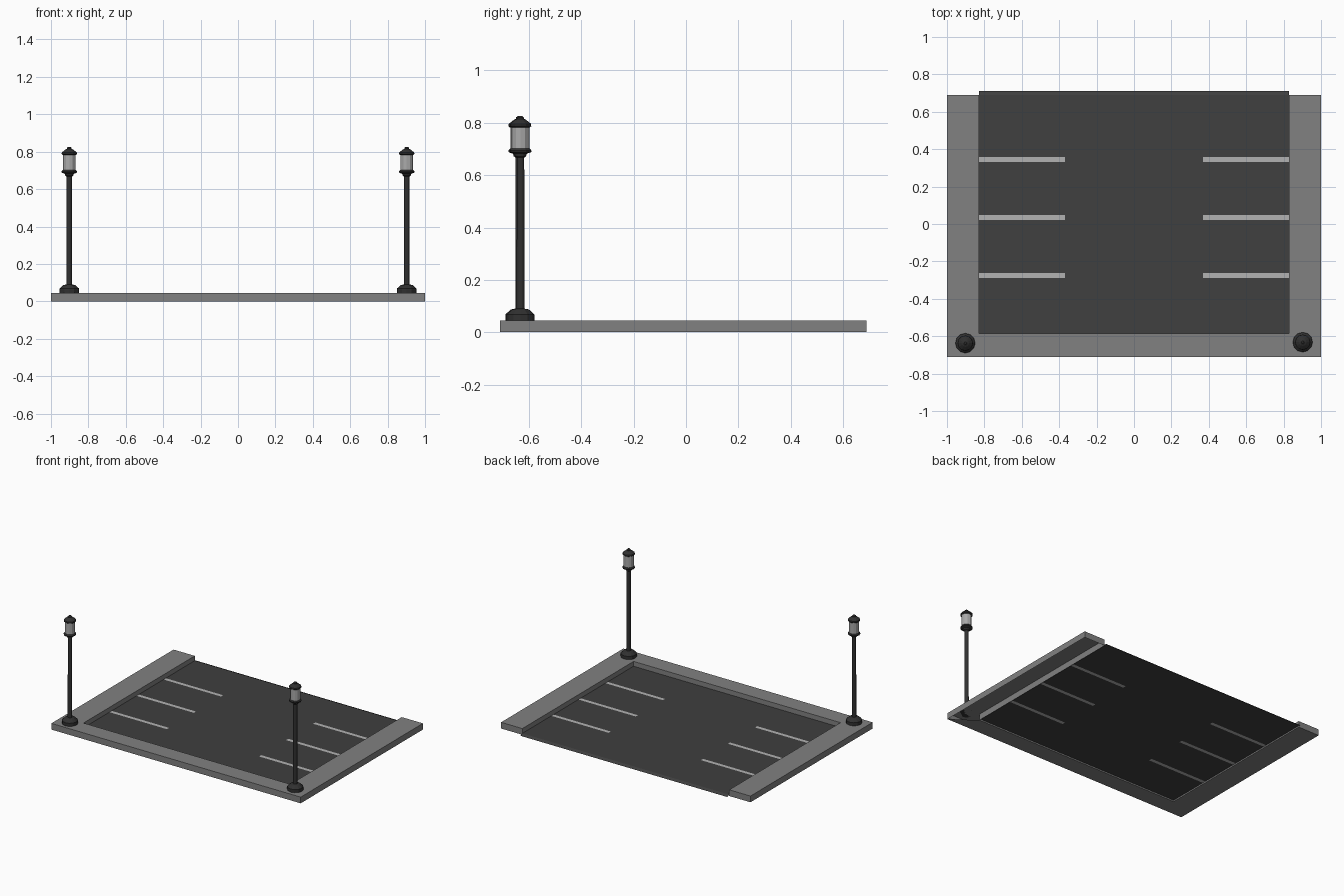
import bpy, bmesh, math

if "Cube" in bpy.data.objects:
    bpy.data.objects.remove(bpy.data.objects["Cube"])


def material(name, g):
    m = bpy.data.materials.new(name)
    m.diffuse_color = (g, g, g, 1)
    m.use_nodes = True
    m.node_tree.nodes["Principled BSDF"].inputs["Base Color"].default_value = m.diffuse_color
    return m


STONE = material("stone", 0.22)
TAR = material("tar", 0.05)
PAINT = material("paint", 0.45)
METAL = material("dark_metal", 0.03)
GLASS = material("frosted_glass", 0.4)


def finish(name, bm, mat, normals=True):
    if normals:
        bmesh.ops.recalc_face_normals(bm, faces=bm.faces)
    me = bpy.data.meshes.new(name)
    bm.to_mesh(me)
    bm.free()
    ob = bpy.data.objects.new(name, me)
    me.materials.append(mat)
    bpy.context.collection.objects.link(ob)
    return ob


# Raised U-shaped kerb with mitred corners
H = 0.045
outer = [(-1, 0.69), (-1, -0.71), (1, -0.71), (1, 0.69)]
inner = [(-0.83, 0.69), (-0.83, -0.585), (0.83, -0.585), (0.83, 0.69)]
bm = bmesh.new()
ob_, ot, ib, it = [[bm.verts.new((x, y, z)) for x, y in path]
                   for path, z in ((outer, 0), (outer, H), (inner, 0), (inner, H))]
for i in range(3):
    j = i + 1
    bm.faces.new((ot[i], ot[j], it[j], it[i]))
    bm.faces.new((ob_[i], ob_[j], ot[j], ot[i]))
    bm.faces.new((ib[j], ib[i], it[i], it[j]))
    if i < 2:  # underside of the right arm is open
        bm.faces.new((ob_[j], ob_[i], ib[i], ib[j]))
for i in (0, 3):
    bm.faces.new((ob_[i], ot[i], it[i], ib[i]))
finish("kerb", bm, STONE)

# Thin paved surface, split where the bay lines are painted
Z = 0.01
xs = [-0.83, -0.37, 0.37, 0.83]
ys = [-0.585]
for c in (-0.275, 0.035, 0.345):
    ys += [c - 0.0125, c + 0.0125]
ys.append(0.69)
tar, paint = bmesh.new(), bmesh.new()
for i in range(3):
    for j in range(len(ys) - 1):
        b = paint if (j % 2 == 1 and i != 1) else tar
        b.faces.new([b.verts.new((x, y, Z)) for x, y in (
            (xs[i], ys[j]), (xs[i + 1], ys[j]), (xs[i + 1], ys[j + 1]), (xs[i], ys[j + 1]))])
# Sloped entry lip
tar.faces.new([tar.verts.new(p) for p in (
    (-0.83, 0.69, Z), (0.83, 0.69, Z), (0.83, 0.712, 0.001), (-0.83, 0.712, 0.001))])
bmesh.ops.remove_doubles(tar, verts=tar.verts, dist=1e-5)
finish("asphalt", tar, TAR, False)
finish("bay_lines", paint, PAINT, False)


def lathe(name, profile, loc, mat, sides=12):
    bm = bmesh.new()
    rings = [[bm.verts.new((r * math.cos(2 * math.pi * k / sides),
                            r * math.sin(2 * math.pi * k / sides), z))
              for k in range(sides)] for r, z in profile]
    for a, b in zip(rings, rings[1:]):
        for k in range(sides):
            n = (k + 1) % sides
            bm.faces.new((a[k], a[n], b[n], b[k]))
    bm.faces.new(rings[0][::-1])
    bm.faces.new(rings[-1])
    o = finish(name, bm, mat)
    o.location = loc
    return o


# Lamp posts: stepped foot, post, glass lantern, domed cap
foot = [(0.053, H), (0.053, 0.068), (0.032, 0.087), (0.016, 0.09)]
post = [(0.015, 0.088), (0.014, 0.68)]
collar = [(0.014, 0.667), (0.021, 0.672), (0.024, 0.682), (0.041, 0.688),
          (0.041, 0.695), (0.035, 0.702)]
glass = [(0.034, 0.70), (0.034, 0.788)]
cap = [(0.035, 0.782), (0.041, 0.787), (0.040, 0.796), (0.020, 0.812),
       (0.013, 0.815), (0.013, 0.82), (0.006, 0.826)]
for side, x, y in (("left", -0.902, -0.637), ("right", 0.902, -0.632)):
    for part, prof, mat in (("foot", foot, METAL), ("post", post, METAL),
                            ("collar", collar, METAL), ("glass", glass, GLASS),
                            ("cap", cap, METAL)):
        lathe(f"{side}_lamp_{part}", prof, (x, y, 0), mat)
